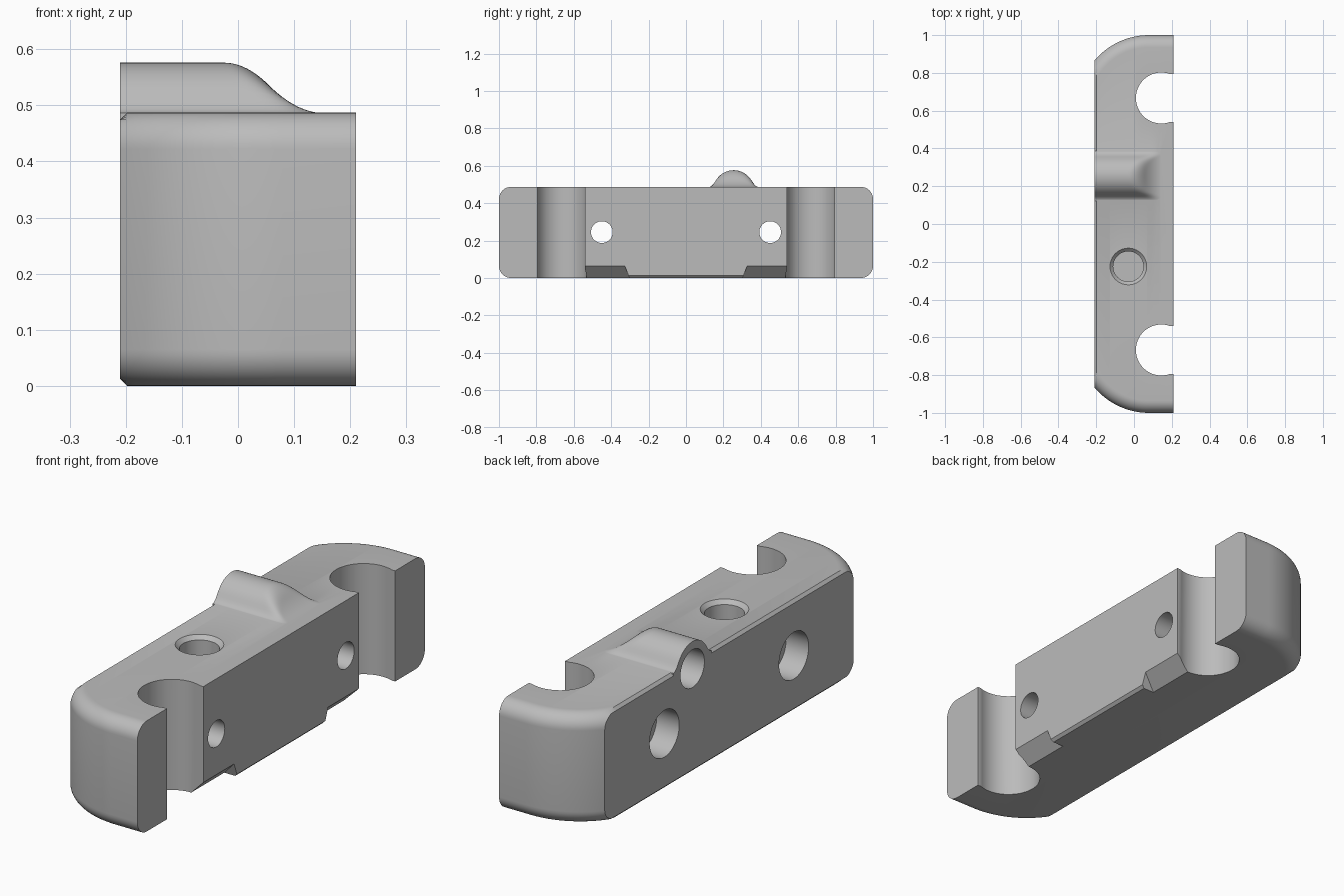
import bpy, bmesh, math
from mathutils import Matrix, Vector

if "Cube" in bpy.data.objects:
    bpy.data.objects.remove(bpy.data.objects["Cube"])

W, H, R, CX, FIL, CH = 0.21, 0.487, 0.379, 0.08, 0.065, 0.012

grey = bpy.data.materials.new("light grey")
grey.diffuse_color = (0.5, 0.5, 0.5, 1)
grey.use_nodes = True
grey.node_tree.nodes["Principled BSDF"].inputs["Base Color"].default_value = grey.diffuse_color


def make(name, bm):
    bmesh.ops.recalc_face_normals(bm, faces=bm.faces)
    me = bpy.data.meshes.new(name)
    bm.to_mesh(me)
    bm.free()
    me.materials.append(grey)
    ob = bpy.data.objects.new(name, me)
    bpy.context.collection.objects.link(ob)
    return ob


def loft(name, rings):
    bm = bmesh.new()
    vs = [[bm.verts.new(p) for p in ring] for ring in rings]
    n = len(vs[0])
    for a, b in zip(vs, vs[1:]):
        for i in range(n):
            bm.faces.new((a[i], a[(i + 1) % n], b[(i + 1) % n], b[i]))
    bm.faces.new(vs[0])
    bm.faces.new(vs[-1])
    return make(name, bm)


def rod(name, start, axis, depth, r1, r2=None):
    """Cylinder or cone from start along axis."""
    bm = bmesh.new()
    axis = Vector(axis)
    mat = Matrix.Translation(Vector(start) + axis * depth / 2) @ \
        axis.to_track_quat('Z', 'Y').to_matrix().to_4x4()
    bmesh.ops.create_cone(bm, cap_ends=True, segments=64, radius1=r1,
                          radius2=r1 if r2 is None else r2, depth=depth, matrix=mat)
    return make(name, bm)


def box(name, lo, hi):
    bm = bmesh.new()
    lo, hi = Vector(lo), Vector(hi)
    bmesh.ops.create_cube(bm, size=1, matrix=Matrix.Translation((lo + hi) / 2)
                          @ Matrix.Diagonal((*(hi - lo), 1)))
    return make(name, bm)


def apply(target, tool, op='DIFFERENCE'):
    mod = target.modifiers.new("cut", 'BOOLEAN')
    mod.operation, mod.solver, mod.object = op, 'EXACT', tool
    bpy.context.view_layer.objects.active = target
    bpy.ops.object.modifier_apply(modifier=mod.name)
    bpy.data.objects.remove(tool)


# Block: rounded-end cross-sections along x, with a chamfered left edge
def half_length(x, d):
    dx = max(0, CX - x)
    return 1 - R + math.sqrt((R - d) ** 2 - dx * dx)


def section(x):
    arc = []
    for i in range(11):
        t = math.pi / 2 * i / 10
        arc.append((half_length(x, FIL * (1 - math.sin(t))), FIL * (1 - math.cos(t))))
    right = arc + [(y, H - z) for y, z in reversed(arc)]
    pts = right + [(-y, z) for y, z in reversed(right)]
    lim = max(0, CH - (x + W))
    return [(x, y, min(max(z, lim), H - lim)) for y, z in pts]


xs = [-W, -W + CH] + [-W + CH + (CX + W - CH) * i / 20 for i in range(1, 21)] + [W]
block = loft("clamp_block", [section(x) for x in xs])


# Ridge on top: domed across y, ramping down towards +x, blended at the base
def smooth_max(a, b, k):
    h = max(k - abs(a - b), 0) / k
    return max(a, b) + h * h * k / 4


def ridge_height(x, y):
    dome = math.sqrt(max(0, 0.11 ** 2 - y * y)) - 0.02 if abs(y) < 0.1 else \
        0.026 - (abs(y) - 0.1) * 2.2
    top = -smooth_max(-dome, -(0.105 - x), 0.04) if x > -0.03 else dome
    return H - 0.001 + smooth_max(top, 0, 0.05)


NX, NY = 24, 36
rx = [-W] + [-0.04 + 0.19 * i / NX for i in range(NX + 1)]
ry = [-0.132 + 0.264 * j / NY for j in range(NY + 1)]
rings = [[(x, 0.255 + y, ridge_height(x, y)) for y in ry] +
         [(x, 0.387, 0.40), (x, 0.123, 0.40)] for x in rx]
apply(block, loft("ridge", rings), 'UNION')

# Blind bore in the ridge end, and countersunk bore in the top
apply(block, rod("ridge_bore", (-0.3, 0.255, 0.457), (1, 0, 0), 0.29, 0.083))
apply(block, rod("top_bore", (-0.03, -0.225, 0.24), (0, 0, 1), 0.4, 0.08))
apply(block, rod("top_bore_rim", (-0.03, -0.225, H - 0.017), (0, 0, 1), 0.034, 0.08, 0.114))

for s in (-1, 1):
    # Round notch open to the right face
    apply(block, rod("notch", (0.145, s * 0.667, -0.1), (0, 0, 1), 0.8, 0.135))
    apply(block, box("notch_mouth", (0.16, s * 0.667 - 0.126, -0.1),
                     (0.3, s * 0.667 + 0.126, 0.7)))
    # Bolt hole with a counterbore on the left face
    apply(block, rod("bolt_hole", (-0.4, s * 0.45, 0.245), (1, 0, 0), 0.8, 0.058))
    apply(block, rod("counterbore", (-0.4, s * 0.45, 0.245), (1, 0, 0), 0.3, 0.103))
    # Undercut along the bottom right edge beside the notch
    c, e = 0.065, 0.02
    prism = [[(W - c - e, s * y0, -e), (W + e, s * y0, -e), (W + e, s * y1, c + e)]
             for y0, y1 in ((0.295, 0.335), (0.6, 0.6))]
    apply(block, loft("undercut", prism))

# Small chamfer along the middle of the bottom right edge
c, e = CH, 0.01
apply(block, loft("edge_chamfer", [[(W - c - e, y, -e), (W + e, y, -e), (W + e, y, c + e)]
                                   for y in (-0.33, 0.33)]))

bpy.ops.object.select_all(action='DESELECT')
block.select_set(True)
bpy.context.view_layer.objects.active = block
bpy.ops.object.shade_smooth_by_angle(angle=math.radians(30))
